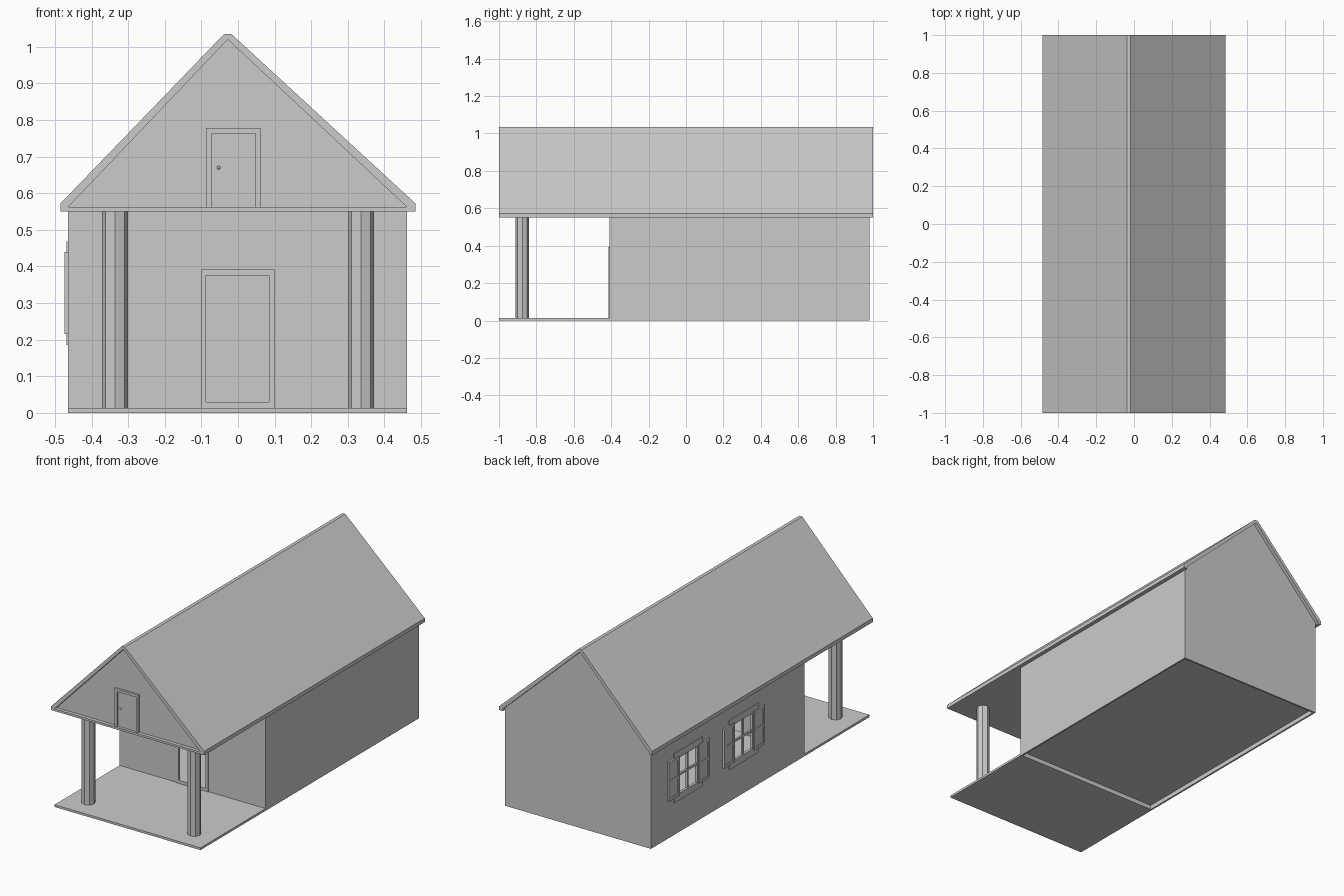
import bpy, bmesh, math
from mathutils import Matrix, Vector

cube = bpy.data.objects.get("Cube")
if cube:
    bpy.data.objects.remove(cube, do_unlink=True)

GREY = (0.6, 0.6, 0.6, 1)
mat = bpy.data.materials.new("plain_grey")
mat.use_nodes = True
mat.diffuse_color = GREY
mat.node_tree.nodes["Principled BSDF"].inputs["Base Color"].default_value = GREY

LEFT, RIGHT = -0.464, 0.462      # outer faces of the side walls
FRONT, BACK = -0.41, 0.98        # outer faces of the end walls
EAVE, FLOOR, T = 0.55, 0.03, 0.01


def finish(name, bm):
    bmesh.ops.recalc_face_normals(bm, faces=bm.faces)
    mesh = bpy.data.meshes.new(name)
    bm.to_mesh(mesh)
    bm.free()
    mesh.materials.append(mat)
    ob = bpy.data.objects.new(name, mesh)
    bpy.context.collection.objects.link(ob)
    return ob


def boxes(name, *bounds):
    """One mesh of boxes, each given as x, y and z ranges."""
    bm = bmesh.new()
    for ranges in bounds:
        size = Vector([b - a for a, b in ranges])
        mid = Vector([(a + b) / 2 for a, b in ranges])
        bmesh.ops.create_cube(bm, size=1, matrix=Matrix.Translation(mid) @ Matrix.Diagonal(size).to_4x4())
    return finish(name, bm)


def prism(name, profile, y0, y1):
    """Extrude an x-z profile along y."""
    bm = bmesh.new()
    face = bm.faces.new([bm.verts.new((x, y0, z)) for x, z in profile])
    new = bmesh.ops.extrude_face_region(bm, geom=[face])["geom"]
    bmesh.ops.translate(bm, vec=(0, y1 - y0, 0), verts=[v for v in new if isinstance(v, bmesh.types.BMVert)])
    return finish(name, bm)


def cut(ob, *bounds):
    """Cut box-shaped openings through a wall."""
    cutter = boxes(ob.name + "_cutter", *bounds)
    cutter.hide_render = True
    cutter.hide_set(True)
    mod = ob.modifiers.new("openings", 'BOOLEAN')
    mod.operation, mod.object, mod.solver = 'DIFFERENCE', cutter, 'EXACT'


def ring(outer, inner):
    """Four rectangles (u range, v range) around an opening."""
    (u0, u1), (v0, v1) = outer
    (a0, a1), (b0, b1) = inner
    return [((u0, a0), (v0, v1)), ((a1, u1), (v0, v1)),
            ((a0, a1), (v0, b0)), ((a0, a1), (b1, v1))]


# Slabs
boxes("porch_floor", ((LEFT, RIGHT), (-1, FRONT), (0, 0.013)))
boxes("house_floor", ((LEFT + T, RIGHT - T), (FRONT + T, BACK - T), (FLOOR - 0.005, FLOOR)))
boxes("ceiling", ((LEFT, RIGHT), (-1, BACK - T), (EAVE, 0.562)))

# Roof shell and gables
APEX = (-0.028, 1.02)
prism("roof", [(-0.485, EAVE), (-0.485, 0.572), (-0.038, 1.035), (-0.018, 1.035),
               (0.485, 0.572), (0.485, EAVE), (RIGHT, EAVE), (RIGHT, 0.562),
               APEX, (LEFT, 0.562), (LEFT, EAVE)], -1, 1)
prism("front_gable", [(LEFT, 0.562), (RIGHT, 0.562), APEX], -0.98, -0.97)
prism("back_wall", [(LEFT, 0), (RIGHT, 0), (RIGHT, 0.562), APEX, (LEFT, 0.562)], BACK - T, BACK)

# Walls with openings
door_hole = ((-0.087, 0.085), (FLOOR, 0.375))
window_y = (0.645, 0.145)
HALF, Z0, Z1 = 0.08, 0.225, 0.43
front_wall = boxes("front_wall", ((LEFT + T, RIGHT - T), (FRONT, FRONT + T), (0, EAVE)))
cut(front_wall, (door_hole[0], (FRONT - 0.1, FRONT + 0.1), door_hole[1]))
boxes("blank_side_wall", ((RIGHT - T, RIGHT), (FRONT, BACK - T), (0, EAVE)))
window_wall = boxes("window_side_wall", ((LEFT, LEFT + T), (FRONT, BACK - T), (0, EAVE)))
cut(window_wall, *[((LEFT - 0.1, LEFT + 0.1), (y - HALF, y + HALF), (Z0, Z1)) for y in window_y])

# Front door frame
boxes("door_frame", *[(u, (FRONT - 0.005, FRONT + T), v)
                      for u, v in ring(((-0.1, 0.1), (0.013, 0.392)), door_hole)])

# Loft door in the front gable
loft_hole = ((-0.073, 0.048), (0.562, 0.763))
boxes("loft_door_frame", *[(u, (-0.992, -0.98), v)
                           for u, v in ring(((-0.088, 0.061), (0.562, 0.778)), loft_hole)[:2]
                           + [(loft_hole[0], (0.763, 0.778))]])
boxes("loft_door", (loft_hole[0], (-0.985, -0.98), loft_hole[1]))
bm = bmesh.new()
bmesh.ops.create_uvsphere(bm, u_segments=10, v_segments=6, radius=0.005,
                          matrix=Matrix.Translation((-0.053, -0.989, 0.67)))
finish("loft_door_knob", bm)

# Windows with bars and shutters
for i, y in enumerate(window_y, 1):
    opening = ((y - HALF, y + HALF), (Z0, Z1))
    trim = ring(((y - 0.13, y + 0.13), (0.185, 0.468)), opening)
    boxes(f"window_frame_{i}", *[((LEFT - 0.005, LEFT), u, v) for u, v in trim])
    mid = (Z0 + Z1) / 2
    boxes(f"window_bars_{i}",
          ((LEFT, LEFT + T), (y - 0.006, y + 0.006), (Z0, Z1)),
          ((LEFT, LEFT + T), (y - HALF, y + HALF), (mid - 0.006, mid + 0.006)))
    for side, label in ((-1, "front"), (1, "back")):
        a, b = sorted((y + side * 0.088, y + side * 0.185))
        parts = [((LEFT - 0.006, LEFT), (a, b), (0.215, 0.44))]
        rails = ring(((a, b), (0.215, 0.44)), ((a + 0.015, b - 0.015), (0.23, 0.425)))
        rails.append(((a + 0.015, b - 0.015), (mid - 0.007, mid + 0.007)))
        parts += [((LEFT - 0.01, LEFT - 0.006), u, v) for u, v in rails]
        boxes(f"{label}_shutter_{i}", *parts)

# Eight-sided porch columns
for x, label in ((-0.336, "right"), (0.336, "left")):
    bm = bmesh.new()
    bmesh.ops.create_cone(bm, cap_ends=True, segments=8, radius1=0.036, radius2=0.036,
                          depth=EAVE - 0.013, matrix=Matrix.Translation((x, -0.875, (EAVE + 0.013) / 2)))
    finish(f"{label}_porch_column", bm)
